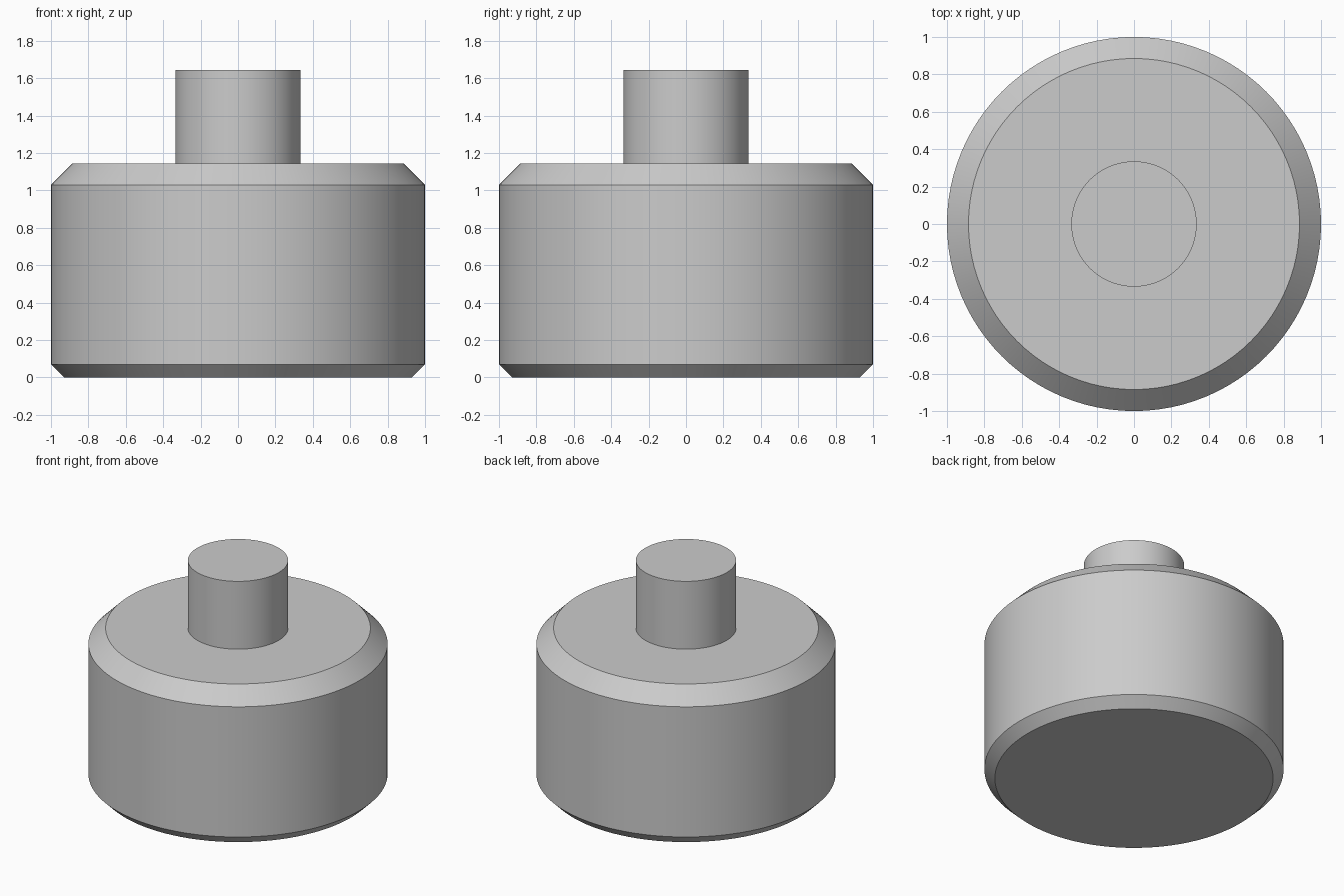
import bpy
import bmesh
from math import cos, sin, tau, radians

SEGMENTS = 96

cube = bpy.data.objects.get("Cube")
if cube:
    bpy.data.objects.remove(cube, do_unlink=True)

# Single plain grey
grey = bpy.data.materials.new("plain grey")
grey.use_nodes = True
colour = (0.6, 0.6, 0.6, 1)
grey.diffuse_color = colour
grey.node_tree.nodes["Principled BSDF"].inputs["Base Color"].default_value = colour


def turned_solid(name, profile):
    """Revolve a bottom-to-top (radius, height) profile and cap both ends."""
    bm = bmesh.new()
    rings = [[bm.verts.new((r * cos(tau * i / SEGMENTS), r * sin(tau * i / SEGMENTS), z))
              for i in range(SEGMENTS)] for r, z in profile]
    for low, high in zip(rings, rings[1:]):
        for i in range(SEGMENTS):
            j = (i + 1) % SEGMENTS
            bm.faces.new((low[i], low[j], high[j], high[i]))
    bm.faces.new(rings[0][::-1])
    bm.faces.new(rings[-1])
    mesh = bpy.data.meshes.new(name)
    bm.to_mesh(mesh)
    bm.free()
    mesh.materials.append(grey)
    obj = bpy.data.objects.new(name, mesh)
    bpy.context.collection.objects.link(obj)
    bpy.ops.object.select_all(action="DESELECT")
    obj.select_set(True)
    bpy.context.view_layer.objects.active = obj
    bpy.ops.object.shade_smooth_by_angle(angle=radians(30))
    return obj


# Chamfered drum and upper pin, turned as one continuous solid
turned_solid("chamfered_body_with_pin", [
    (0.93, 0), (1, 0.07), (1, 1.03), (0.885, 1.145),
    (0.335, 1.145), (0.335, 1.645),
])
